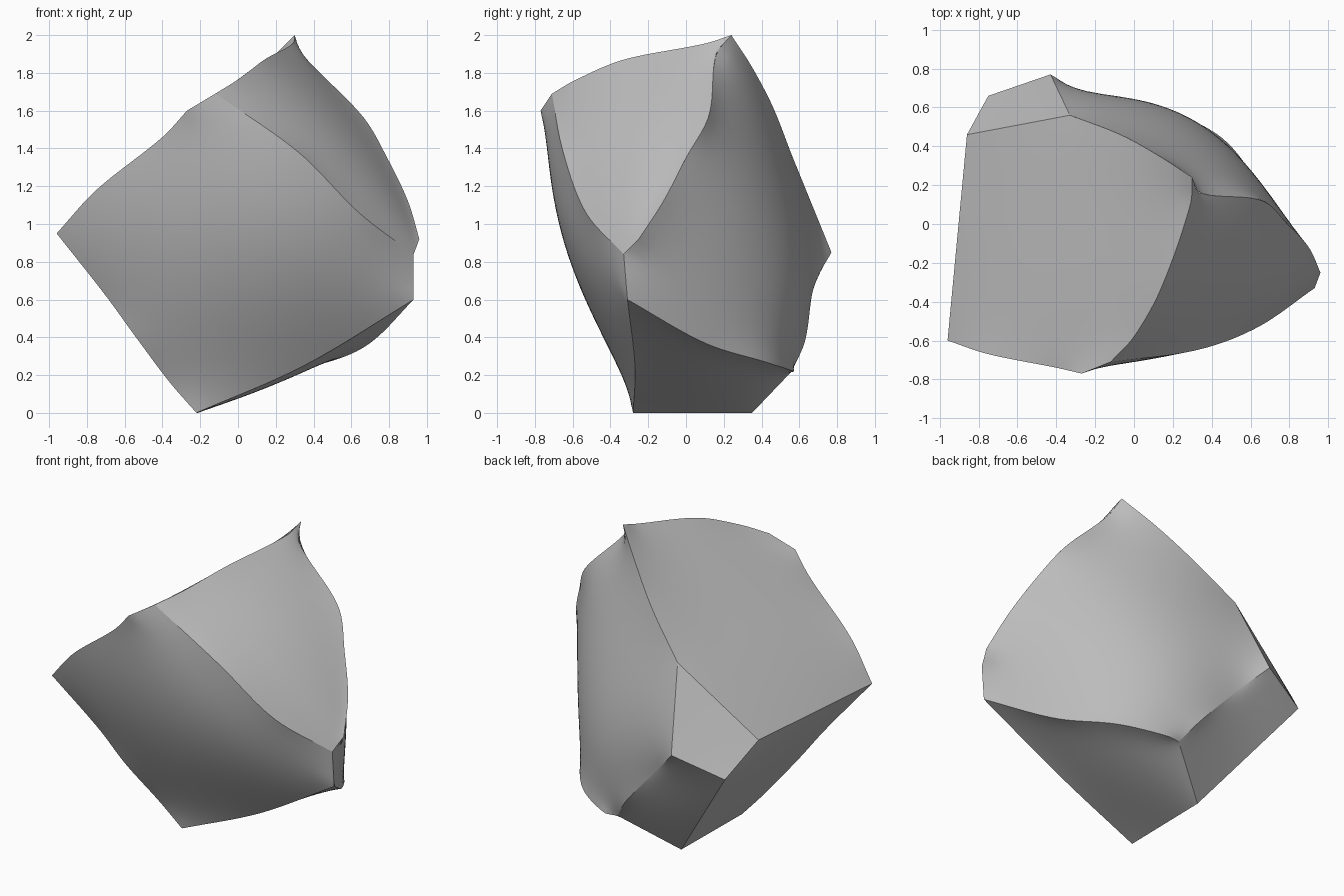
import bpy
import bmesh
from mathutils import Vector

STEPS = 32

cube = bpy.data.objects.get("Cube")
if cube:
    bpy.data.objects.remove(cube, do_unlink=True)

# Corners where the broken faces meet
corners = {
    "A": (-.96, -.6, .95), "B": (-.27, -.77, 1.6), "C": (-.12, -.71, 1.69),
    "D": (.3, .24, 2), "E": (.93, -.33, .84), "F": (.93, -.31, .6),
    "G": (-.22, -.28, 0), "H": (.96, -.25, .92), "I": (.115, .56, .22),
    "J": (-.21, .35, 0), "K": (-.33, .56, 1.365), "L": (-.86, .46, .95),
    "M": (-.43, .77, .85), "N": (-.75, .66, .73),
}

# Points that bend the curved edges; all other edges are straight
bends = {
    "AB": [(-.75, -.67, 1.18), (-.4, -.74, 1.46)],
    "CD": [(0, -.58, 1.765), (.14, -.33, 1.87), (.29, .1, 1.955)],
    "CE": [(.32, -.65, 1.38), (.64, -.53, 1.06)],
    "AG": [(-.7, -.48, .62), (-.54, -.42, .4), (-.36, -.32, .16)],
    "DH": [(.34, .16, 1.9), (.66, .12, 1.57), (.79, 0, 1.35), (.9, -.12, 1.12)],
    "FI": [(.7, .1, .37), (.48, .42, .27), (.21, .57, .22)],
    "MI": [(-.27, .68, .68), (0, .63, .38)],
    "KD": [(-.07, .46, 1.62), (.13, .35, 1.83)],
    "GF": [(.35, -.27, .25)],
}

# Four sides of each broken face, in order around it, and its swelling
patches = {
    "front": ("ABC", "CE", "EFG", "GA", (0, -.08, -.02)),
    "top": ("CD", "DKL", "LA", "ABC", (0, 0, .02)),
    "upper_right": ("CD", "DH", "HE", "EC", (.01, -.01, .01)),
    "back_right": ("DHEF", "FI", "IM", "MKD", (.05, .11, 0)),
    "lower_left": ("AL", "LNJ", "JG", "GA", (0, 0, 0)),
    "underside": ("GF", "FI", "IJ", "JG", (0, 0, 0)),
    "back_chip": ("KL", "LN", "NM", "MK", (0, 0, 0)),
    "lower_back": ("MN", "NJ", "JI", "IM", (0, 0, 0)),
}


def edge_curve(start, end):
    """Smooth polyline through the bends of one edge."""
    middle = bends.get(start + end)
    if middle is None:
        middle = bends.get(end + start, [])[::-1]
    pts = [Vector(p) for p in (corners[start], *middle, corners[end])]
    last = len(pts) - 1
    out = []
    for i in range(last):
        p, q = pts[i], pts[i + 1]
        before, after = pts[max(i - 1, 0)], pts[min(i + 2, last)]
        span = (q - p).length
        m = (q - before) * (span / ((q - p).length + (p - before).length))
        n = (after - p) * (span / ((q - p).length + (after - q).length))
        for k in range(12):
            t = k / 12
            s = 1 - t
            out.append(p * (s * s * (1 + 2 * t)) + m * (s * s * t)
                       + q * (t * t * (3 - 2 * t)) - n * (t * t * s))
    return out + [pts[-1]]


def side_points(names):
    """Evenly spaced points along a chain of edges, keeping its corners."""
    line = []
    for a, b in zip(names, names[1:]):
        line += edge_curve(a, b)
    dist = [0]
    for p, q in zip(line, line[1:]):
        dist.append(dist[-1] + (q - p).length)
    out, seg = [], 0
    for k in range(STEPS + 1):
        goal = dist[-1] * k / STEPS
        while seg < len(line) - 2 and dist[seg + 1] < goal:
            seg += 1
        gap = dist[seg + 1] - dist[seg]
        t = (goal - dist[seg]) / gap if gap else 0
        out.append(line[seg].lerp(line[seg + 1], t))
    for name in names[1:-1]:
        c = Vector(corners[name])
        near = min(range(1, STEPS), key=lambda i: (out[i] - c).length)
        out[near] = c
    return out


def add_patch(bm, first, second, third, fourth, swell):
    """Surface stretched between four sides."""
    low, right = side_points(first), side_points(second)
    high, left = side_points(third)[::-1], side_points(fourth)[::-1]
    grid = []
    for j in range(STEPS + 1):
        v = j / STEPS
        row = []
        for i in range(STEPS + 1):
            u = i / STEPS
            p = low[i].lerp(high[i], v) + left[j].lerp(right[j], u)
            p -= low[0].lerp(low[-1], u).lerp(high[0].lerp(high[-1], u), v)
            row.append(p)
        grid.append(row)
    # Let the kinks of the sides fade out across the face
    inner = range(1, STEPS)
    for _ in range(40):
        for j in inner:
            for i in inner:
                grid[j][i] = (grid[j][i - 1] + grid[j][i + 1]
                              + grid[j - 1][i] + grid[j + 1][i]) / 4
    for j in inner:
        for i in inner:
            u, v = i / STEPS, j / STEPS
            grid[j][i] += Vector(swell) * (16 * u * (1 - u) * v * (1 - v))
    verts = [[bm.verts.new(p) for p in row] for row in grid]
    faces = []
    for near, far in zip(verts, verts[1:]):
        for i in range(STEPS):
            faces.append(bm.faces.new((near[i], near[i + 1], far[i + 1], far[i])))
    # Turn the whole patch outward
    facing = 0
    for f in faces:
        f.normal_update()
        out = f.calc_center_median() - Vector((0, 0, 1))
        facing += f.normal.dot(out) * f.calc_area()
    if facing < 0:
        bmesh.ops.reverse_faces(bm, faces=faces)


# Stone body
bm = bmesh.new()
for patch in patches.values():
    add_patch(bm, *patch)
mesh = bpy.data.meshes.new("stone")
bm.to_mesh(mesh)
bm.free()
stone = bpy.data.objects.new("stone", mesh)
bpy.context.collection.objects.link(stone)

# Plain grey stone
grey = bpy.data.materials.new("stone grey")
grey.use_nodes = True
colour = (.5, .5, .5, 1)
grey.diffuse_color = colour
grey.node_tree.nodes["Principled BSDF"].inputs["Base Color"].default_value = colour
mesh.materials.append(grey)

bpy.ops.object.select_all(action="DESELECT")
stone.select_set(True)
bpy.context.view_layer.objects.active = stone
bpy.ops.object.shade_smooth_by_angle()
